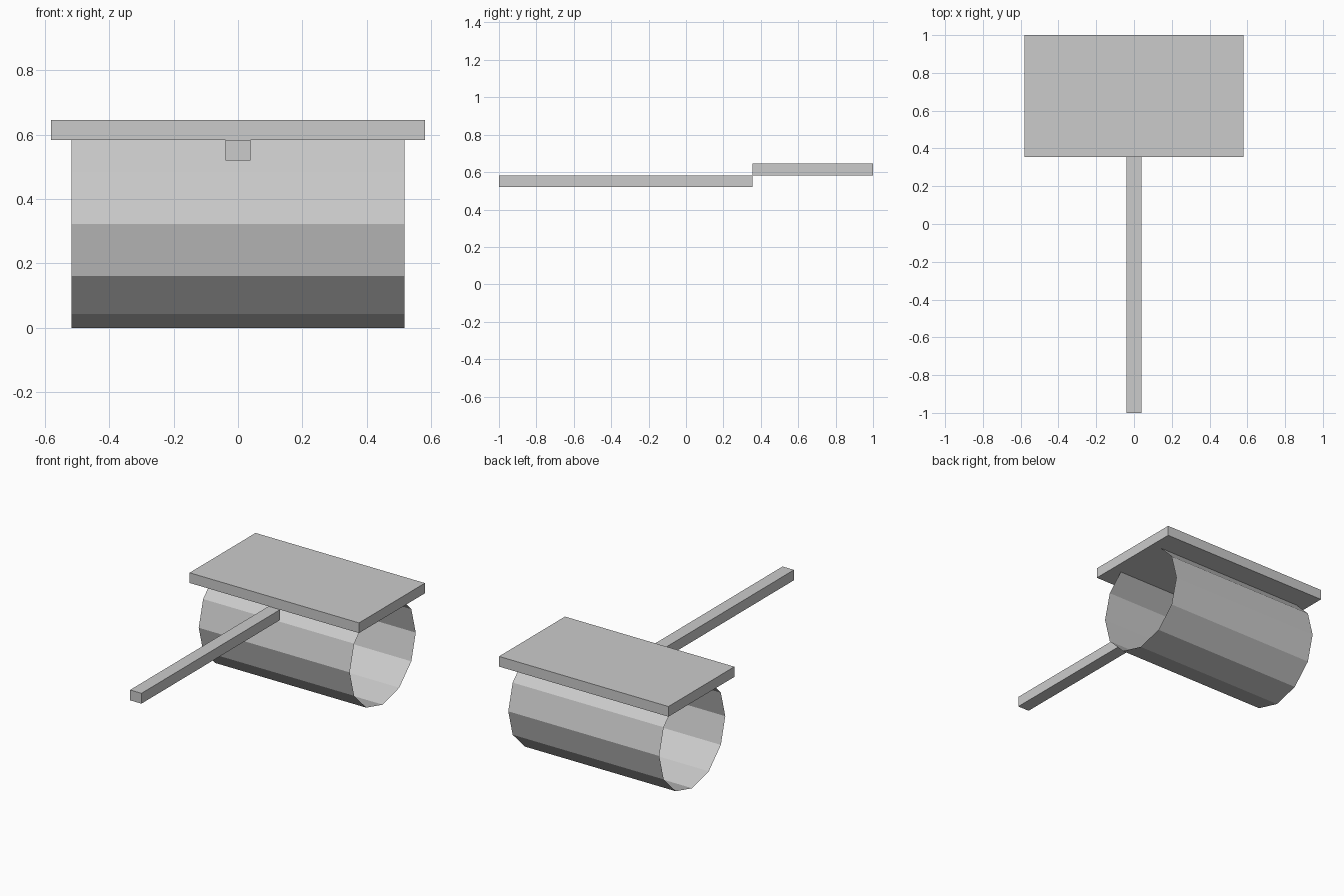
import bpy, bmesh, math
from mathutils import Matrix, Vector

if "Cube" in bpy.data.objects:
    bpy.data.objects.remove(bpy.data.objects["Cube"])

grey = bpy.data.materials.new("plain grey")
grey.diffuse_color = (0.6, 0.6, 0.6, 1)
grey.use_nodes = True
grey.node_tree.nodes["Principled BSDF"].inputs["Base Color"].default_value = grey.diffuse_color


def finish(name, bm):
    bmesh.ops.recalc_face_normals(bm, faces=bm.faces)
    mesh = bpy.data.meshes.new(name)
    bm.to_mesh(mesh)
    bm.free()
    mesh.materials.append(grey)
    bpy.context.collection.objects.link(bpy.data.objects.new(name, mesh))


def box(name, low, high):
    low, high = Vector(low), Vector(high)
    bm = bmesh.new()
    bmesh.ops.create_cube(bm, size=1, matrix=Matrix.Translation((low + high) / 2)
                          @ Matrix.Diagonal((*(high - low), 1)))
    finish(name, bm)


# flat cover plate and the square bar that meets its front edge
box("cover_plate", (-0.58, 0.355, 0.583), (0.58, 1.0, 0.646))
box("handle_bar", (-0.039, -1.0, 0.519), (0.039, 0.355, 0.583))

# twelve-sided drum: thin wall, open at both ends, lying along x
bm = bmesh.new()
bmesh.ops.create_cone(bm, cap_ends=False, segments=12, radius1=0.3228,
                      radius2=0.3228, depth=1.034,
                      matrix=Matrix.Translation((0, 0.677, 0.3228))
                      @ Matrix.Rotation(math.pi / 2, 4, 'Y'))
finish("open_drum", bm)
